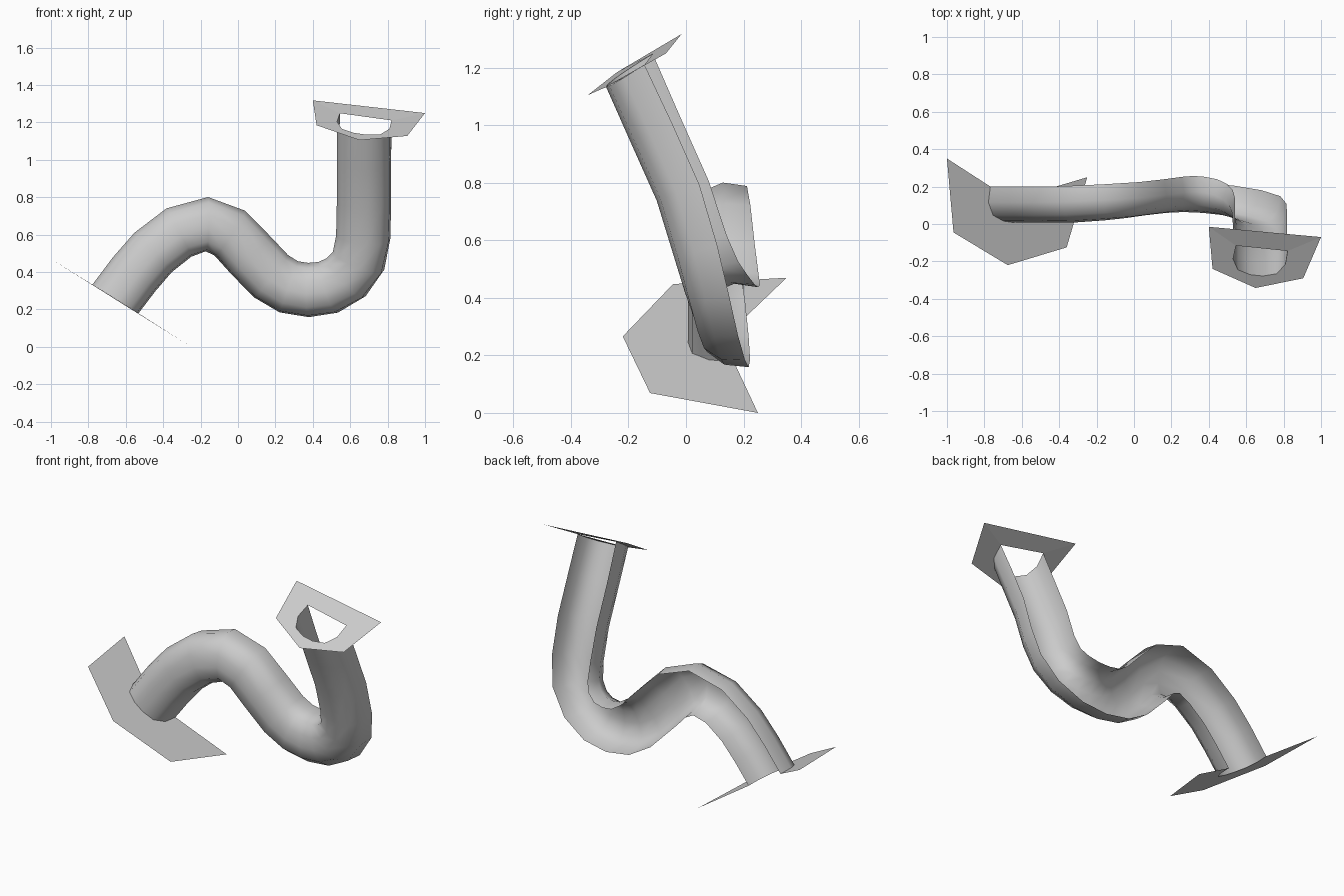
import bpy
from math import radians, cos, sin
from mathutils import Vector

cube = bpy.data.objects.get("Cube")
if cube:
    bpy.data.objects.remove(cube)

metal = bpy.data.materials.new("plain_grey")
metal.use_nodes = True
GREY = (0.6, 0.6, 0.6, 1)
metal.diffuse_color = GREY
metal.node_tree.nodes["Principled BSDF"].inputs["Base Color"].default_value = GREY

# Centre of the open back of the channel, from the lower end to the upper end
path = [Vector(p) for p in (
    (-.65, .183, .253), (-.55, .183, .385), (-.45, .183, .5), (-.315, .185, .605),
    (-.17, .195, .65), (-.05, .207, .605), (.06, .222, .49), (.17, .235, .375),
    (.27, .24, .315), (.38, .235, .298), (.49, .222, .315), (.59, .197, .375),
    (.655, .165, .47), (.677, .125, .6), (.68, .063, .8), (.68, -.035, 1.02),
    (.683, -.13, 1.23))]
START_DIR = Vector((.53, 0, .85))
END_DIR = Vector((.06, -.54, .84))

# U-shaped section: offset across, depth towards the front
half = [(.14, 0), (.142, .085), (.105, .15), (.035, .173)]
section = [(-u, d) for u, d in half] + [(u, d) for u, d in reversed(half)]
TWIST = radians(7)


def ring(i):
    """Section points placed square to the path at station i."""
    if i == 0:
        along = START_DIR.normalized()
    elif i == len(path) - 1:
        along = END_DIR.normalized()
    else:
        along = ((path[i + 1] - path[i]).normalized()
                 + (path[i] - path[i - 1]).normalized()).normalized()
    front = Vector((0, -1, 0))
    front = (front - along * front.dot(along)).normalized()
    across = along.cross(front)
    wide = across * cos(TWIST) + front * sin(TWIST)
    deep = front * cos(TWIST) - across * sin(TWIST)
    return [path[i] + wide * u + deep * d for u, d in section]


def make(name, verts, faces, smooth=False):
    mesh = bpy.data.meshes.new(name)
    mesh.from_pydata(verts, [], faces)
    mesh.materials.append(metal)
    obj = bpy.data.objects.new(name, mesh)
    bpy.context.collection.objects.link(obj)
    if smooth:
        mesh.shade_smooth()
    return obj


# Bent channel, open at the back and at both ends
rings = [ring(i) for i in range(len(path))]
n = len(section)
make("bent_channel", [v for r in rings for v in r],
     [(i * n + k, i * n + k + 1, (i + 1) * n + k + 1, (i + 1) * n + k)
      for i in range(len(rings) - 1) for k in range(n - 1)], smooth=True)


def flange(name, outline, mouth, closed):
    """Flat plate round the mouth, with a bar across the back if closed."""
    m = len(outline)
    faces = [tuple(range(m)) + tuple(range(m + n - 1, m - 1, -1))]
    if closed:
        faces.append((0, m, m + n - 1, m - 1))
    make(name, outline + mouth, faces)


# End plates
flange("lower_flange",
       [(-1, .35, .47), (-.965, -.045, .448), (-.675, -.22, .266),
        (-.36, -.125, .069), (-.25, .25, 0)], rings[0], closed=False)
flange("upper_flange",
       [(.4, -.015, 1.318), (.42, -.24, 1.185), (.65, -.342, 1.105),
        (.905, -.29, 1.128), (1, -.07, 1.25)], rings[-1], closed=True)
